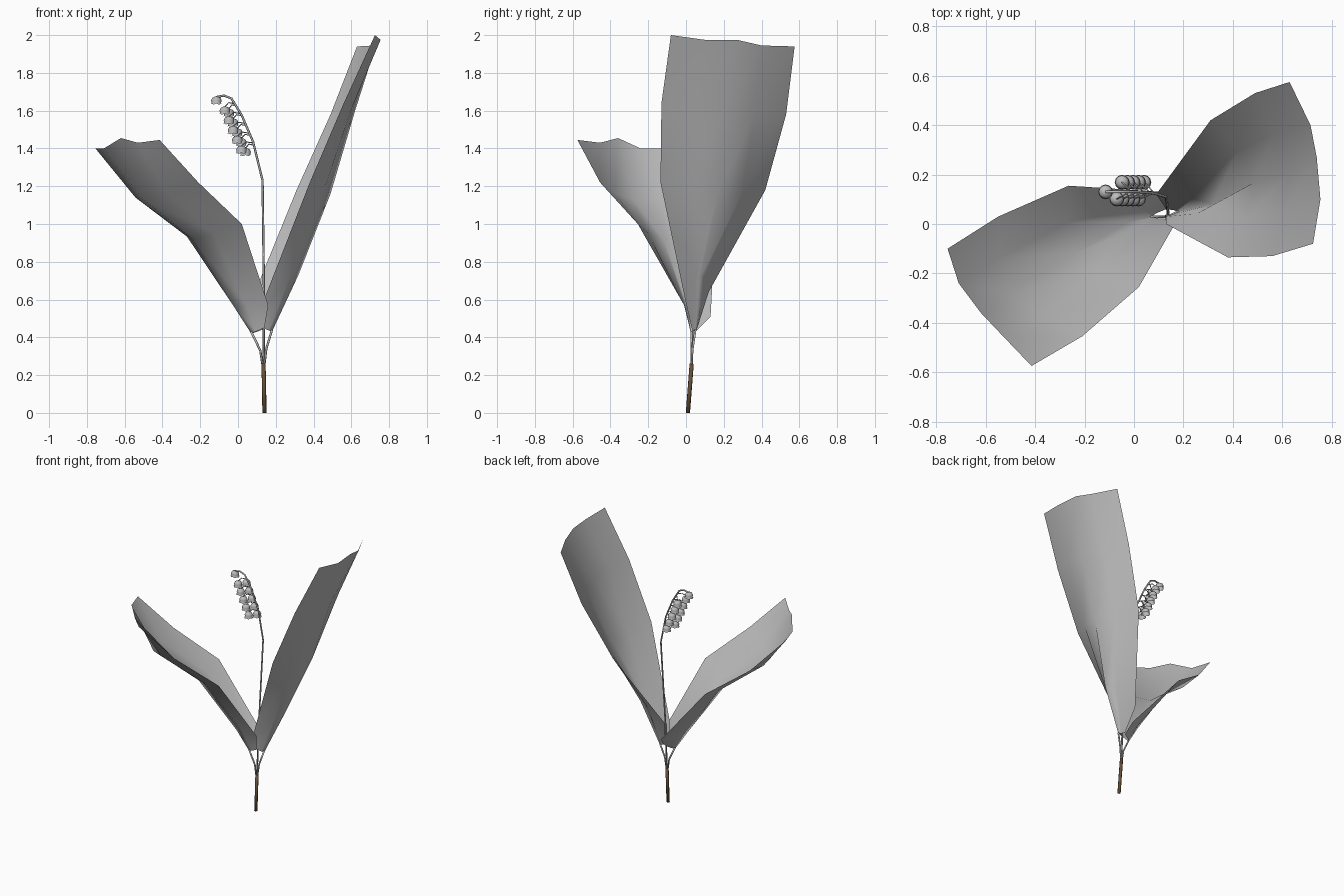
import bpy, bmesh, math
from mathutils import Vector

cube = bpy.data.objects.get("Cube")
if cube:
    bpy.data.objects.remove(cube)


def material(name, rgb):
    mat = bpy.data.materials.new(name)
    mat.use_nodes = True
    color = (*rgb, 1)
    mat.diffuse_color = color
    mat.node_tree.nodes["Principled BSDF"].inputs["Base Color"].default_value = color
    return mat


grey = material("plant grey", (0.5, 0.5, 0.5))
brown = material("sheath brown", (0.13, 0.08, 0.04))


def add_mesh(name, bm, mat):
    mesh = bpy.data.meshes.new(name)
    bm.to_mesh(mesh)
    bm.free()
    mesh.materials.append(mat)
    mesh.shade_smooth()
    obj = bpy.data.objects.new(name, mesh)
    bpy.context.collection.objects.link(obj)
    return obj


def tube(name, points, radius, mat, sides=6):
    """Sweep a regular polygon along a path and cap both ends."""
    bm = bmesh.new()
    path = [Vector(p) for p in points]
    rings = []
    for i, p in enumerate(path):
        along = path[min(i + 1, len(path) - 1)] - path[max(i - 1, 0)]
        side = along.cross(Vector((0, 1, 0))).normalized()
        other = along.cross(side).normalized()
        rings.append([])
        for k in range(sides):
            a = math.tau * k / sides
            rings[-1].append(bm.verts.new(p + radius * (math.cos(a) * side + math.sin(a) * other)))
    for low, high in zip(rings, rings[1:]):
        for k in range(sides):
            n = (k + 1) % sides
            bm.faces.new((low[k], low[n], high[n], high[k]))
    bm.faces.new(rings[0])
    bm.faces.new(rings[-1])
    bmesh.ops.recalc_face_normals(bm, faces=bm.faces)
    return add_mesh(name, bm, mat)


def leaf(name, rows, tip):
    """Folded blade: each row is edge, midrib, edge; the tip row has five points."""
    bm = bmesh.new()
    grid = []
    for row in rows:
        a, mid, b = (Vector(p) for p in row)
        bulge = (mid - (a + b) / 2) * 0.15
        grid.append([a, (a + mid) / 2 + bulge, mid, (mid + b) / 2 + bulge, b])
    grid.append([Vector(p) for p in tip])
    verts = [[bm.verts.new(p) for p in row] for row in grid]
    for low, high in zip(verts, verts[1:]):
        for k in range(4):
            bm.faces.new((low[k], low[k + 1], high[k + 1], high[k]))
    return add_mesh(name, bm, grey)


# Two broad leaves
leaf("left_leaf",
     [((0.13, 0.03, 0.45), (0.18, 0.05, 0.43), (0.13, 0.06, 0.45)),
      ((0.13, 0, 0.58), (0.32, 0.08, 0.73), (0.09, 0.12, 0.64)),
      ((0.38, -0.135, 1.22), (0.49, 0.17, 1.16), (0.31, 0.42, 1.18)),
      ((0.56, -0.13, 1.64), (0.62, 0.2, 1.6), (0.49, 0.53, 1.58))],
     [(0.725, -0.08, 2), (0.755, 0.1, 1.975), (0.74, 0.27, 1.975),
      (0.715, 0.4, 1.945), (0.63, 0.575, 1.94)])
leaf("right_leaf",
     [((0.14, 0.02, 0.45), (0.07, 0.03, 0.42), (0.13, 0.06, 0.44)),
      ((0.16, -0.01, 0.57), (-0.02, 0.01, 0.56), (0.12, 0.13, 0.51)),
      ((0.02, -0.255, 1), (-0.24, -0.12, 0.92), (-0.265, 0.155, 0.965)),
      ((-0.21, -0.455, 1.22), (-0.5, -0.28, 1.13), (-0.55, 0.03, 1.17))],
     [(-0.415, -0.575, 1.445), (-0.53, -0.455, 1.43), (-0.62, -0.36, 1.455),
      (-0.71, -0.24, 1.4), (-0.755, -0.1, 1.4)])

# Brown sheath, leaf stalks and flower stem
tube("base_sheath", [(0.14, 0.01, 0), (0.138, 0.02, 0.13), (0.135, 0.03, 0.26)], 0.011, brown, 8)
tube("left_leaf_stalk", [(0.138, 0.028, 0.24), (0.15, 0.035, 0.34), (0.18, 0.05, 0.44)], 0.006, grey)
tube("right_leaf_stalk", [(0.132, 0.028, 0.24), (0.118, 0.03, 0.33), (0.07, 0.03, 0.43)], 0.006, grey)
stem = [(0.135, 0.03, 0.24), (0.138, 0.045, 0.6), (0.13, 0.11, 1.23), (0.08, 0.125, 1.435),
        (0.02, 0.13, 1.575), (-0.035, 0.13, 1.665), (-0.075, 0.13, 1.68), (-0.115, 0.13, 1.672)]
tube("flower_stem", stem, 0.006, grey)


def stem_at(z):
    """Point on the upright part of the stem at height z."""
    for a, b in zip(stem, stem[1:]):
        if a[2] <= z <= b[2]:
            return Vector(a).lerp(Vector(b), (z - a[2]) / (b[2] - a[2]))


def bell(name, top):
    """Hanging bell with a flared, six-pointed rim."""
    bm = bmesh.new()
    profile = [(0.006, 0), (0.021, -0.006), (0.028, -0.02), (0.025, -0.034), (0.03, -0.043)]
    sides = 12
    rings = []
    for r, z in profile:
        rings.append([])
        for k in range(sides):
            a = math.tau * k / sides
            drop = 0.006 * (k % 2) if z == profile[-1][1] else 0
            rings[-1].append(bm.verts.new(top + Vector((r * math.cos(a), r * math.sin(a), z + drop))))
    for low, high in zip(rings, rings[1:]):
        for k in range(sides):
            n = (k + 1) % sides
            bm.faces.new((low[k], high[k], high[n], low[n]))
    bm.faces.new(rings[0])
    bmesh.ops.recalc_face_normals(bm, faces=bm.faces)
    add_mesh(name, bm, grey)


# Terminal bell, then pairs hanging on either side of the stem
bell("end_bell", Vector((-0.115, 0.13, 1.675)))
for i in range(5):
    for side in (-1, 1):
        top = Vector((-0.07 + 0.022 * i, 0.135 + 0.034 * side, 1.622 - 0.052 * i))
        if side > 0:
            top += Vector((0.022, 0, -0.012))
        start = stem_at(top.z + 0.015)
        knee = start.lerp(top, 0.6) + Vector((0, 0, 0.015))
        tube(f"bell_stalk_{i}_{'back' if side > 0 else 'front'}", [start, knee, top], 0.003, grey, 5)
        bell(f"bell_{i}_{'back' if side > 0 else 'front'}", top)
